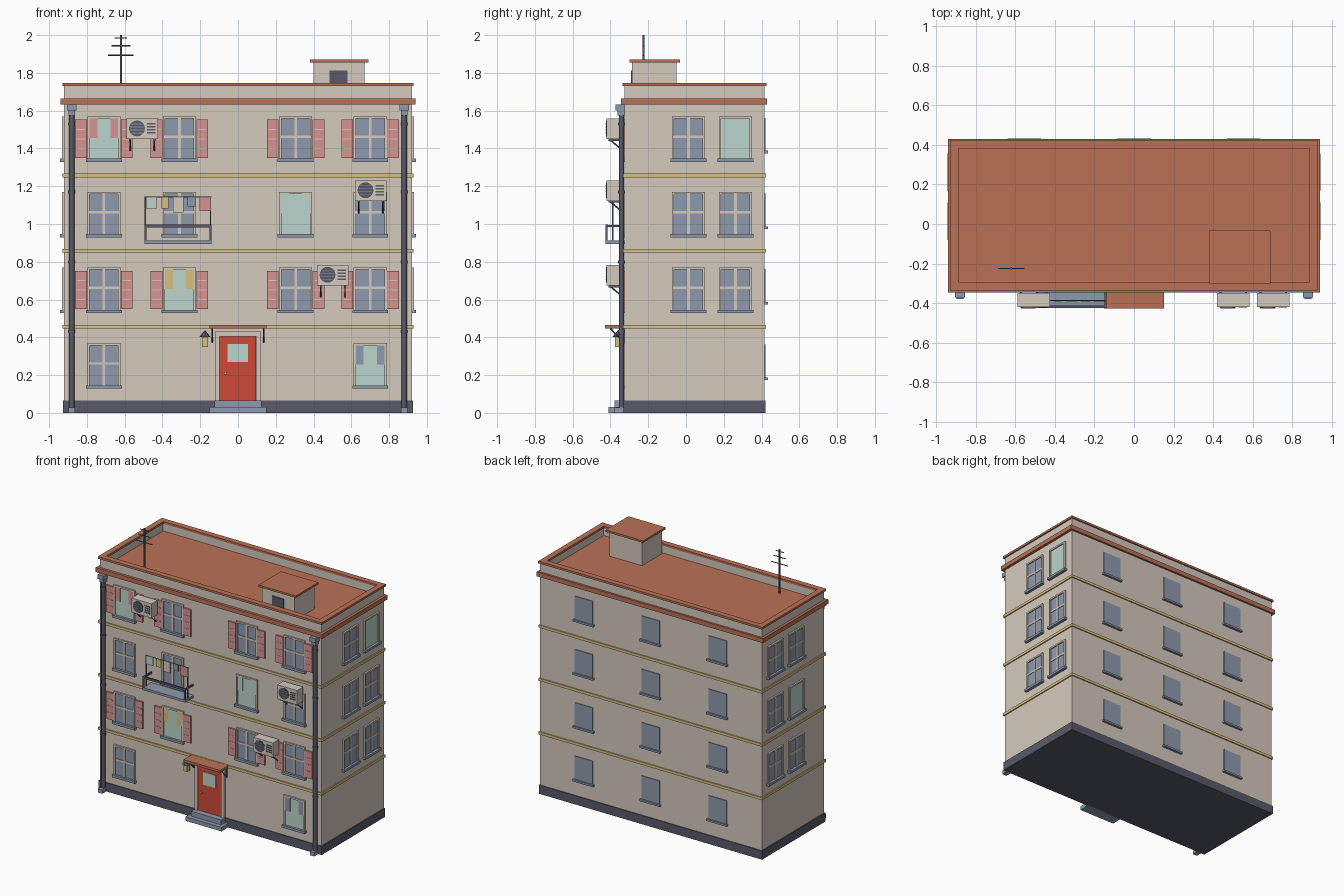
import bpy, bmesh, math
from mathutils import Matrix, Vector

if "Cube" in bpy.data.objects:
    bpy.data.objects.remove(bpy.data.objects["Cube"])


def material(name, rgb):
    m = bpy.data.materials.new(name)
    lin = [((c / 255 + 0.055) / 1.055) ** 2.4 for c in rgb]
    m.diffuse_color = (*lin, 1)
    m.use_nodes = True
    m.node_tree.nodes["Principled BSDF"].inputs["Base Color"].default_value = m.diffuse_color
    return m


WALL = material("warm_plaster", (213, 202, 190))
TERRA = material("terracotta", (187, 113, 86))
DARK = material("charcoal", (88, 90, 104))
SLATE = material("slate_blue", (143, 154, 174))
MINT = material("pale_mint", (188, 214, 204))
PINK = material("dusty_pink", (216, 146, 146))
YELLOW = material("ochre", (216, 192, 128))
RED = material("door_red", (205, 74, 56))

parts = {}   # part name -> (bmesh, material)
X, Y0, Y1 = 0.92, -0.325, 0.415   # wall faces
FLOORS = [0.14, 0.54, 0.94, 1.34]
COLS = [-0.71, -0.31, 0.305, 0.70]


def get(name, mat):
    if name not in parts:
        parts[name] = (bmesh.new(), mat)
    return parts[name][0]


def box(name, mat, x0, x1, y0, y1, z0, z1):
    m = Matrix.Translation(((x0 + x1) / 2, (y0 + y1) / 2, (z0 + z1) / 2))
    m = m @ Matrix.Diagonal((abs(x1 - x0), abs(y1 - y0), abs(z1 - z0), 1))
    bmesh.ops.create_cube(get(name, mat), size=1, matrix=m)


def rod(name, mat, a, b, r, r2=None, sides=8):
    a, b = Vector(a), Vector(b)
    d = b - a
    m = Matrix.Translation((a + b) / 2) @ d.to_track_quat('Z', 'Y').to_matrix().to_4x4()
    bmesh.ops.create_cone(get(name, mat), cap_ends=True, segments=sides, radius1=r,
                          radius2=r if r2 is None else r2, depth=d.length, matrix=m)


def plate(side, name, mat, u0, u1, z0, z1, d0, d1):
    """Box on a wall: u runs along the wall, d is the distance out from it."""
    if side == 'front':
        box(name, mat, u0, u1, Y0 - d0, Y0 - d1, z0, z1)
    elif side == 'back':
        box(name, mat, u0, u1, Y1 + d0, Y1 + d1, z0, z1)
    else:
        s = 1 if side == 'right' else -1
        box(name, mat, s * (X + d0), s * (X + d1), u0, u1, z0, z1)


def window(side, u, z, curtain=None, lit=False):
    w, h, f = 0.0875, 0.23, 0.012
    n = side + "_window_"
    glass = MINT if lit else SLATE
    plate(side, n + ("lit_glass" if lit else "glass"), glass, u - w + f, u + w - f, z, z + h - f, -0.01, 0.004)
    for s in (-1, 1):
        plate(side, n + "frames", WALL, u + s * w, u + s * (w - f), z, z + h, -0.01, 0.012)
    plate(side, n + "frames", WALL, u - w + f, u + w - f, z + h - f, z + h, -0.01, 0.012)
    if not lit:
        plate(side, n + "bars", WALL, u - 0.007, u + 0.007, z, z + h - f, 0, 0.009)
        plate(side, n + "bars", WALL, u - w + f, u + w - f, z + 0.115, z + 0.128, 0, 0.0085)
    if curtain:
        for s in (-1, 1):
            plate(side, "curtains_" + curtain.name, curtain, u + s * 0.035, u + s * 0.0755,
                  z + 0.115, z + h - f, 0, 0.008)
    plate(side, n + "sills", SLATE, u - 0.095, u + 0.095, z - 0.012, z + 0.006, -0.01, 0.022)


# walls, plinth, string courses, cornice
box("walls", WALL, -X, X, Y0, Y1, 0.03, 1.65)
box("plinth", DARK, -0.927, 0.927, Y0 - 0.007, Y1 + 0.007, 0, 0.065)
for z in (0.456, 0.858, 1.257):
    box("string_courses", YELLOW, -0.928, 0.928, Y0 - 0.008, Y1 + 0.008, z - 0.01, z + 0.01)
box("cornice", TERRA, -0.94, 0.94, Y0 - 0.02, Y1 + 0.015, 1.632, 1.665)
box("roof_deck", TERRA, -0.90, 0.90, -0.30, 0.39, 1.66, 1.672)

# parapet and its coping, four runs each
for name, mat, ox, y0, y1, t, z0, z1 in (
        ("parapet", WALL, X, Y0, Y1, 0.027, 1.66, 1.732),
        ("parapet_coping", TERRA, 0.93, Y0 - 0.01, Y1 + 0.01, 0.043, 1.73, 1.746)):
    for s in (-1, 1):
        box(name, mat, s * ox, s * (ox - t), y0, y1, z0, z1)
    box(name, mat, -ox + t, ox - t, y0, y0 + t, z0, z1)
    box(name, mat, -ox + t, ox - t, y1 - t, y1, z0, z1)

# stair house on the roof
box("stair_house", WALL, 0.40, 0.67, -0.285, -0.05, 1.665, 1.856)
box("stair_house_cap", TERRA, 0.38, 0.69, -0.30, -0.033, 1.855, 1.87)
box("stair_house_door", DARK, 0.485, 0.58, -0.291, -0.284, 1.672, 1.813)

# antenna
rod("antenna", DARK, (-0.62, -0.225, 1.665), (-0.62, -0.225, 2.0), 0.006)
for z, r in ((1.893, 0.068), (1.943, 0.05), (1.985, 0.033)):
    rod("antenna", DARK, (-0.62 - r, -0.225, z), (-0.62 + r, -0.225, z), 0.0035, sides=6)

# front windows with shutters on two floors
lit = {(3, 0): PINK, (1, 1): YELLOW, (2, 2): MINT, (0, 3): SLATE}
for f, z in enumerate(FLOORS):
    for c, u in enumerate(COLS):
        if f == 0 and c in (1, 2):
            continue
        window('front', u, z, lit.get((f, c)), (f, c) in lit)
        if f in (1, 3):
            for s in (-1, 1):
                a, b = u + s * 0.09, u + s * 0.152
                plate('front', "shutters", PINK, a, b, z + 0.01, z + 0.212, 0, 0.012)
                for k in (0.06, 0.11, 0.16):
                    plate('front', "shutter_slats", WALL, a + s * 0.008, b - s * 0.008,
                          z + k - 0.003, z + k + 0.003, 0.01, 0.015)

# side and back windows
for f in (1, 2, 3):
    for u in (0.013, 0.262):
        window('right', u, FLOORS[f], lit=(f == 3 and u > 0.1))
        window('left', u, FLOORS[f], lit=(f == 2 and u < 0.1))
for z in FLOORS:
    for u in (-0.555, 0, 0.555):
        plate('back', "back_window_glass", SLATE, u - 0.075, u + 0.075, z + 0.045, z + 0.222, -0.01, 0.006)
        plate('back', "back_window_sills", SLATE, u - 0.085, u + 0.085, z + 0.034, z + 0.048, -0.01, 0.018)

# entrance: steps, door, frame, canopy
box("steps", SLATE, -0.15, 0.15, -0.41, Y0, 0, 0.03)
box("steps", SLATE, -0.125, 0.125, -0.378, Y0, 0.03, 0.066)
plate('front', "door", RED, -0.1, 0.096, 0.066, 0.405, 0, 0.01)
plate('front', "door_glass", MINT, -0.055, 0.052, 0.27, 0.366, 0.008, 0.014)
rod("door_knob", YELLOW, (-0.067, -0.333, 0.21), (-0.067, -0.348, 0.21), 0.008)
for s in (-1, 1):
    plate('front', "door_frame", WALL, s * 0.098, s * 0.122, 0.066, 0.43, 0, 0.018)
    plate('front', "canopy_brackets", DARK, s * 0.133, s * 0.141, 0.37, 0.45, 0, 0.008)
    rod("canopy_brackets", DARK, (s * 0.137, -0.33, 0.375), (s * 0.137, -0.40, 0.447), 0.004, sides=6)
plate('front', "door_frame", WALL, -0.098, 0.098, 0.405, 0.43, 0, 0.018)
box("canopy", TERRA, -0.152, 0.152, -0.428, Y0, 0.447, 0.465)

# wall lantern
box("lantern_arm", DARK, -0.179, -0.171, -0.36, Y0, 0.40, 0.408)
box("lantern_body", YELLOW, -0.191, -0.159, -0.376, -0.344, 0.35, 0.402)
rod("lantern_roof", DARK, (-0.175, -0.36, 0.402), (-0.175, -0.36, 0.435), 0.03, 0.003, sides=8)

# downpipes with hopper, clamps and shoe
for s in (-1, 1):
    x = s * 0.88
    rod("downpipes", DARK, (x, -0.341, 0.02), (x, -0.341, 1.61), 0.014, sides=12)
    for z in (0.43, 0.80, 1.17, 1.53):
        rod("pipe_clamps", DARK, (x, -0.341, z - 0.008), (x, -0.341, z + 0.008), 0.018, sides=12)
    box("pipe_hoppers", SLATE, x - 0.025, x + 0.025, -0.372, Y0, 1.60, 1.632)
    box("pipe_hoppers", SLATE, x - 0.018, x + 0.018, -0.362, Y0, 1.575, 1.60)
    box("pipe_shoes", SLATE, x - 0.018, x + 0.018, -0.378, Y0, 0, 0.028)

# air conditioners on brackets
for cx, z in ((-0.507, 1.45), (0.502, 0.675), (0.703, 1.123)):
    box("air_conditioners", WALL, cx - 0.0825, cx + 0.0825, -0.42, -0.348, z, z + 0.108)
    fx, fz = cx - 0.028, z + 0.056
    rod("ac_fans", DARK, (fx, -0.417, fz), (fx, -0.423, fz), 0.042, sides=20)
    for k in (-0.024, -0.008, 0.008, 0.024):
        w = math.sqrt(0.038 ** 2 - k * k)
        box("ac_grilles", SLATE, fx - w, fx + w, -0.426, -0.422, fz + k - 0.002, fz + k + 0.002)
        box("ac_vents", DARK, cx + 0.026, cx + 0.07, -0.423, -0.419, fz + k - 0.004, fz + k + 0.004)
    for s in (-1, 1):
        x = cx + s * 0.064
        box("ac_brackets", DARK, x - 0.005, x + 0.005, -0.41, Y0, z - 0.01, z)
        box("ac_brackets", DARK, x - 0.005, x + 0.005, -0.334, Y0, z - 0.07, z)
        rod("ac_brackets", DARK, (x, -0.40, z - 0.006), (x, -0.33, z - 0.065), 0.004, sides=6)

# balcony with railing
BX0, BX1 = -0.495, -0.14
box("balcony_slab", SLATE, BX0, BX1, -0.425, Y0, 0.895, 0.913)
box("balcony_railing", DARK, BX0, BX1, -0.425, -0.413, 0.982, 0.998)
for x in (BX0, BX1 - 0.01):
    box("balcony_railing", DARK, x, x + 0.01, -0.425, -0.415, 0.91, 0.99)
    box("balcony_railing", DARK, x, x + 0.01, -0.42, Y0, 0.984, 0.996)
    box("clothesline_posts", DARK, x + 0.001, x + 0.008, -0.391, -0.384, 0.91, 1.145)

# clothesline and laundry
rod("clothesline", DARK, (BX0, -0.3875, 1.142), (BX1, -0.3875, 1.142), 0.003, sides=6)
for n, (mat, x0, x1, z) in enumerate(((MINT, -0.484, -0.432, 1.08), (YELLOW, -0.405, -0.367, 1.083),
                                      (WALL, -0.343, -0.289, 1.062), (SLATE, -0.267, -0.223, 1.092),
                                      (PINK, -0.203, -0.145, 1.07))):
    box(f"laundry_{n + 1}", mat, x0, x1, -0.392, -0.384, z, 1.142)

# turn every part into an object
for name, (bm, mat) in parts.items():
    bmesh.ops.recalc_face_normals(bm, faces=bm.faces)
    me = bpy.data.meshes.new(name)
    bm.to_mesh(me)
    bm.free()
    me.materials.append(mat)
    ob = bpy.data.objects.new(name, me)
    bpy.context.collection.objects.link(ob)
    if name in ("downpipes", "pipe_clamps", "ac_fans", "antenna"):
        bpy.context.view_layer.objects.active = ob
        ob.select_set(True)
        bpy.ops.object.shade_smooth_by_angle(angle=math.radians(50))
        ob.select_set(False)
